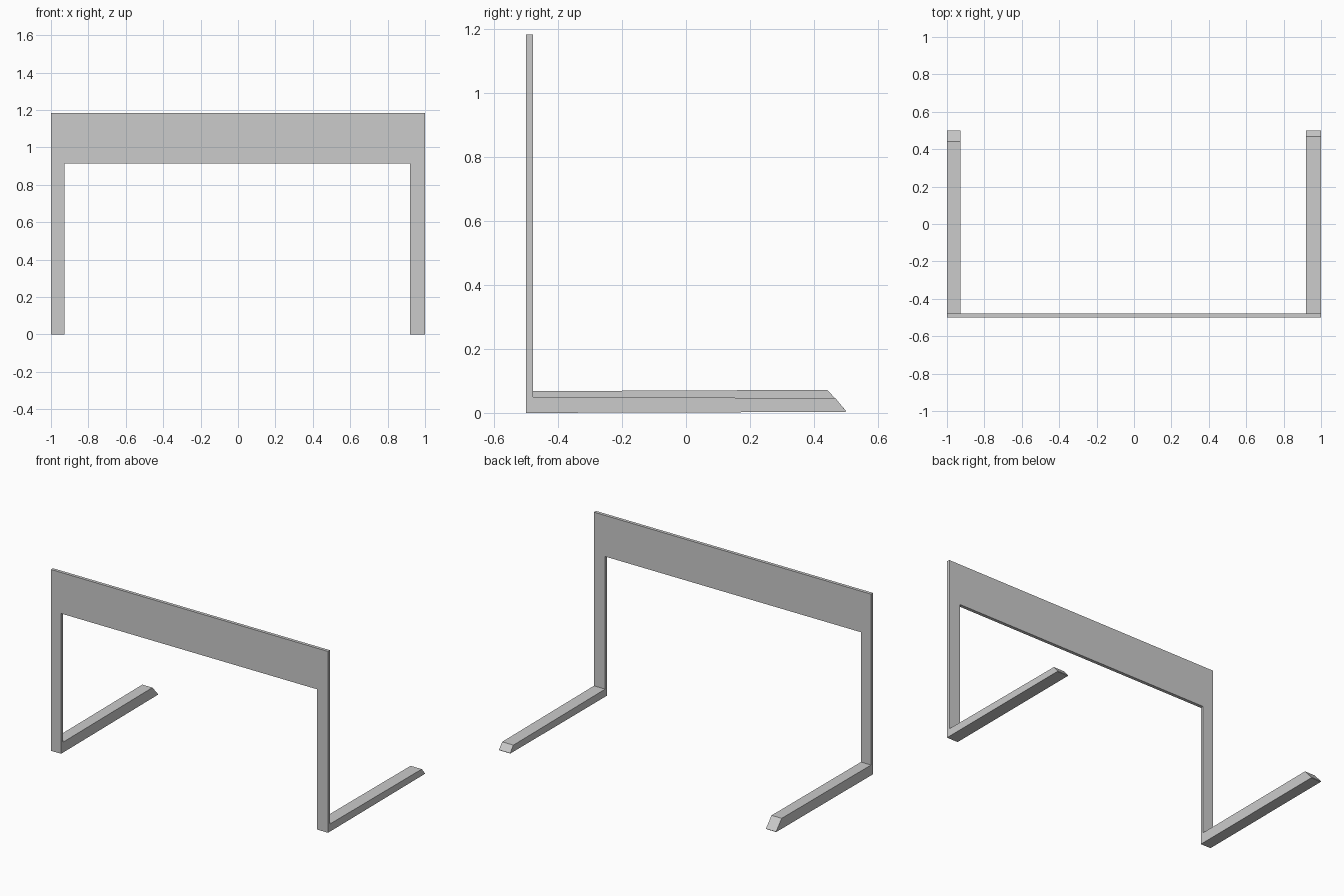
import bpy, bmesh
from mathutils import Vector

if "Cube" in bpy.data.objects:
    bpy.data.objects.remove(bpy.data.objects["Cube"])


def prism(name, outline, offset):
    """Extrude a closed 3D outline along an offset vector."""
    bm = bmesh.new()
    face = bm.faces.new([bm.verts.new(p) for p in outline])
    ext = bmesh.ops.extrude_face_region(bm, geom=[face])
    verts = [v for v in ext["geom"] if isinstance(v, bmesh.types.BMVert)]
    bmesh.ops.translate(bm, verts=verts, vec=Vector(offset))
    bmesh.ops.recalc_face_normals(bm, faces=bm.faces)
    mesh = bpy.data.meshes.new(name)
    bm.to_mesh(mesh)
    bm.free()
    obj = bpy.data.objects.new(name, mesh)
    bpy.context.collection.objects.link(obj)
    return obj


FRONT, BACK = -0.5, -0.479      # frame thickness
LEFT, RIGHT = -0.927, 0.919     # inner edges of the legs
TOP, UNDER = 1.183, 0.915       # cross panel

# Upright frame: wide cross panel with two legs
frame = [(-1, 0), (LEFT, 0), (LEFT, UNDER), (RIGHT, UNDER),
         (RIGHT, 0), (1, 0), (1, TOP), (-1, TOP)]
prism("upright_frame", [(x, FRONT, z) for x, z in frame], (0, BACK - FRONT, 0))

# Feet running backwards, each with a sloping end; the left one is taller
for name, x0, x1, z_near, z_far, y_slope, z_tip in (
        ("left_foot", -1, LEFT, 0.068, 0.072, 0.442, 0.004),
        ("right_foot", RIGHT, 1, 0.050, 0.046, 0.467, 0.003)):
    side = [(BACK, 0), (0.498, z_tip), (0.5, z_tip + 0.003),
            (y_slope, z_far), (BACK, z_near)]
    prism(name, [(x0, y, z) for y, z in side], (x1 - x0, 0, 0))
